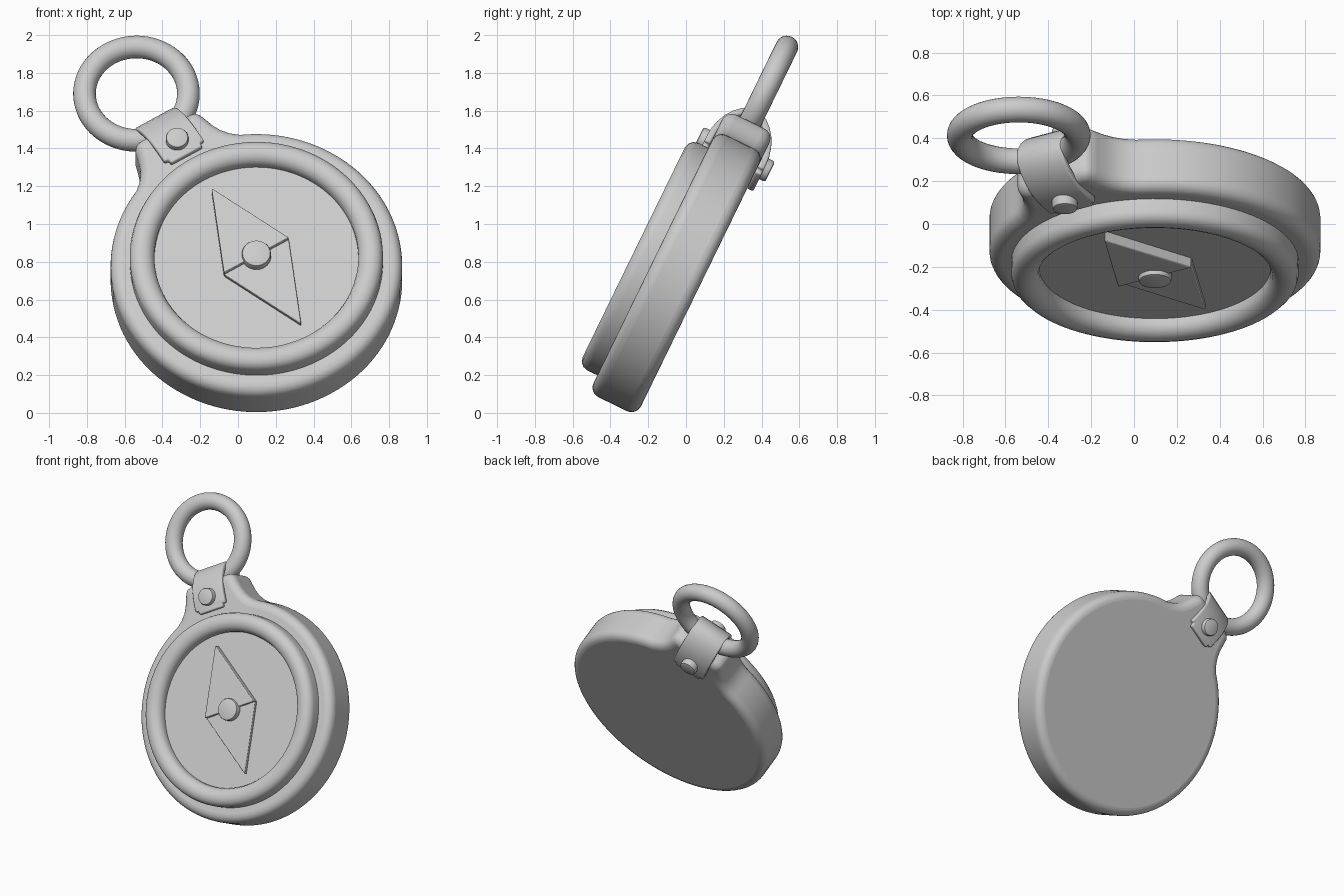
import bpy, bmesh, math
from mathutils import Matrix, Vector

cube = bpy.data.objects.get("Cube")
if cube:
    bpy.data.objects.remove(cube, do_unlink=True)

grey = bpy.data.materials.new("plain_grey")
grey.use_nodes = True
grey.diffuse_color = (0.6, 0.6, 0.6, 1)
grey.node_tree.nodes["Principled BSDF"].inputs["Base Color"].default_value = (0.6, 0.6, 0.6, 1)

# Whole model is made upright (front to -y, ring on top), then turned and leaned back
PLACE = (Matrix.Translation((0.0975, -0.05, 0.74))
         @ Matrix.Rotation(math.radians(-26), 4, 'X')
         @ Matrix.Rotation(math.radians(-31), 4, 'Y'))


def finish(name, bm, bevel=0, segments=4, solid=0, smooth=35):
    bmesh.ops.recalc_face_normals(bm, faces=bm.faces)
    mesh = bpy.data.meshes.new(name)
    bm.to_mesh(mesh)
    bm.free()
    ob = bpy.data.objects.new(name, mesh)
    bpy.context.collection.objects.link(ob)
    mesh.materials.append(grey)
    ob.matrix_world = PLACE
    if solid:
        m = ob.modifiers.new("thickness", 'SOLIDIFY')
        m.thickness, m.offset = solid, 0
    if bevel:
        m = ob.modifiers.new("rounding", 'BEVEL')
        m.width, m.segments = bevel, segments
        m.limit_method, m.angle_limit = 'ANGLE', math.radians(40)
    bpy.ops.object.select_all(action='DESELECT')
    ob.select_set(True)
    bpy.context.view_layer.objects.active = ob
    bpy.ops.object.shade_smooth_by_angle(angle=math.radians(smooth))
    return ob


def prism(name, outline, front, back, **kw):
    """Extrude an (x, z) outline between two depths; front is positive."""
    bm = bmesh.new()
    face = bm.faces.new([bm.verts.new((x, -front, z)) for x, z in outline])
    new = bmesh.ops.extrude_face_region(bm, geom=[face])["geom"]
    moved = [v for v in new if isinstance(v, bmesh.types.BMVert)]
    bmesh.ops.translate(bm, verts=moved, vec=(0, front - back, 0))
    return finish(name, bm, **kw)


def lathe(name, profile, centre=(0, 0), side=1, steps=96, **kw):
    """Spin a (radius, depth) profile about the front axis."""
    bm = bmesh.new()
    vs = [bm.verts.new((centre[0] + r, -side * d, centre[1])) for r, d in profile]
    es = [bm.edges.new(p) for p in zip(vs, vs[1:])]
    bmesh.ops.spin(bm, geom=vs + es, cent=(centre[0], 0, centre[1]), axis=(0, 1, 0),
                   angle=math.tau, steps=steps, use_duplicate=False)
    bmesh.ops.remove_doubles(bm, verts=bm.verts, dist=1e-4)
    return finish(name, bm, **kw)


# Round case with a flared lug on top
R = 0.772
lug = [(0.15, 0.94), (0.18, 0.932), (0.2, 0.91), (0.212, 0.87), (0.228, 0.82),
       (0.25, 0.775), (0.28, 0.737)]
start = math.atan2(0.32, 0.70)
arc = [(R * math.sin(a), R * math.cos(a))
       for a in (start + (math.pi - start) * i / 48 for i in range(49))]
half = lug + arc
prism("case", half + [(-x, z) for x, z in reversed(half[:-1])], 0.14, -0.14,
      bevel=0.06, segments=6)

# Raised rounded bezel with a sunken dial
lathe("bezel_and_dial", [(0.67, 0.1), (0.67, 0.2), (0.663, 0.225), (0.645, 0.243),
                         (0.62, 0.252), (0.595, 0.252), (0.57, 0.243), (0.55, 0.225),
                         (0.54, 0.2), (0.54, 0.172), (0, 0.172)])

# Two-part needle, upper half slightly thicker
prism("needle_upper", [(-0.2, 0), (0.2, 0), (0, 0.46)], 0.222, 0.16, bevel=0.006, segments=2)
prism("needle_lower", [(0.2, 0), (-0.2, 0), (0, -0.46)], 0.2, 0.16, bevel=0.006, segments=2)


def button(name, radius, base, top, **kw):
    e = 0.012
    lathe(name, [(radius, base), (radius, top - e), (radius - 0.3 * e, top - 0.3 * e),
                 (radius - e, top), (0, top)], steps=40, **kw)


button("needle_hub", 0.077, 0.16, 0.245)

# Strap folded over the ring
side = [(0.157, 0.715), (0.157, 0.77), (0.154, 0.825), (0.142, 0.88), (0.122, 0.932),
        (0.095, 0.975), (0.062, 1.01), (0.03, 1.03)]
path = side + [(0, 1.036)] + [(-w, z) for w, z in reversed(side)]
bm = bmesh.new()
rows = [[bm.verts.new((x, -w, z)) for x in (-0.122, 0.122)] for w, z in path]
for a, b in zip(rows, rows[1:]):
    bm.faces.new((a[0], a[1], b[1], b[0]))
corners = rows[0] + rows[-1]
bmesh.ops.bevel(bm, geom=corners, offset=0.025, segments=4, affect='VERTICES')
finish("strap", bm, solid=0.036, bevel=0.01, segments=3)

# Rivets on both faces of the strap
for name, s in (("front_rivet", 1), ("back_rivet", -1)):
    button(name, 0.06, 0.14, 0.21, centre=(0, 0.815), side=s)

# Carrying ring
tube = [(0.275 + 0.06 * math.cos(a), 0.06 * math.sin(a))
        for a in (math.tau * i / 24 for i in range(25))]
lathe("carry_ring", tube, centre=(0, 1.233), smooth=60)
